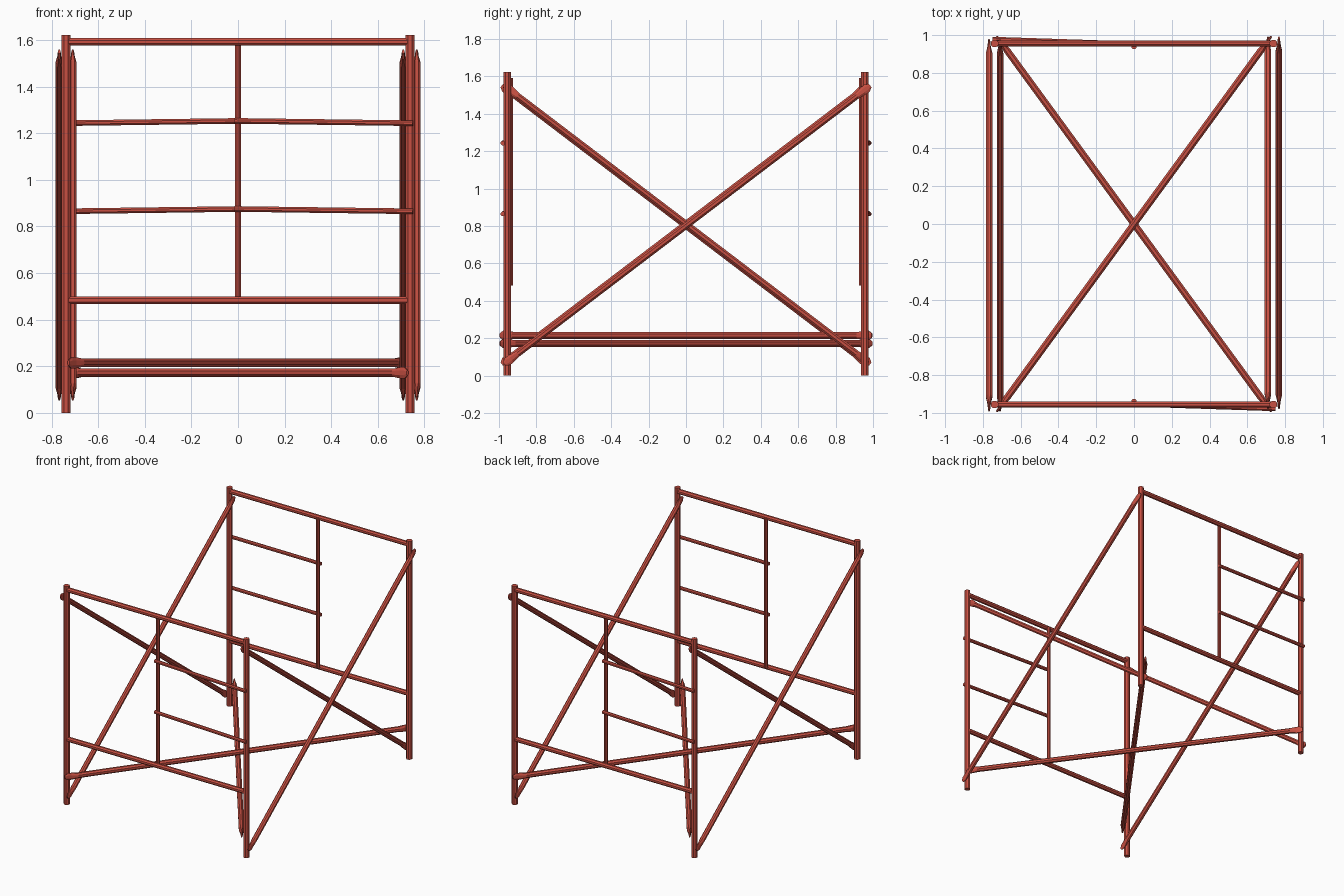
import bpy, bmesh, math
from mathutils import Vector

if "Cube" in bpy.data.objects:
    bpy.data.objects.remove(bpy.data.objects["Cube"])

red = bpy.data.materials.new("red paint")
red.diffuse_color = (0.58, 0.08, 0.055, 1)
red.use_nodes = True
red.node_tree.nodes["Principled BSDF"].inputs["Base Color"].default_value = red.diffuse_color


def tube(name, a, b, r, sides=8, flat_ends=False):
    """Faceted tube from a to b; flat_ends pinches the tips like a bolted brace."""
    a, b = Vector(a), Vector(b)
    d = (b - a).normalized()
    u = d.cross(Vector((0, 0, 1)))          # horizontal, across the tube
    u = u.normalized() if u.length > 1e-4 else Vector((1, 0, 0))
    v = u.cross(d)
    length = (b - a).length
    # (distance along, scale across, scale in plane)
    rings = [(0, 1, 1), (length, 1, 1)]
    if flat_ends:
        tip = [(0, 0.3, 0.65), (0.022, 0.4, 1.4), (0.045, 0.5, 1.35), (0.09, 1, 1)]
        rings = tip + [(length - t, p, q) for t, p, q in reversed(tip)]
    bm = bmesh.new()
    loops = []
    for t, p, q in rings:
        loop = []
        for i in range(sides):
            ang = 2 * math.pi * (i + 0.5) / sides
            loop.append(bm.verts.new(a + d * t + u * (r * p * math.cos(ang))
                                     + v * (r * q * math.sin(ang))))
        loops.append(loop)
    for l0, l1 in zip(loops, loops[1:]):
        for i in range(sides):
            j = (i + 1) % sides
            bm.faces.new((l0[i], l0[j], l1[j], l1[i]))
    bm.faces.new(loops[0])
    bm.faces.new(loops[-1])
    bmesh.ops.recalc_face_normals(bm, faces=bm.faces)
    mesh = bpy.data.meshes.new(name)
    bm.to_mesh(mesh)
    bm.free()
    mesh.materials.append(red)
    ob = bpy.data.objects.new(name, mesh)
    bpy.context.collection.objects.link(ob)
    return ob


PX, PY, H = 0.738, 0.956, 1.622

# Both ends are the same frame turned half round: s = 1 front/right, -1 back/left
for s, end, side in ((1, "front", "right"), (-1, "back", "left")):
    def at(x, y, z):
        return (s * x, s * y, z)

    # End frame: posts and cross bars
    tube(end + "_left_post", at(-PX, -PY, 0), at(-PX, -PY, H), 0.021)
    tube(end + "_right_post", at(PX, -PY, 0), at(PX, -PY, H), 0.021)
    tube(end + "_top_bar", at(-PX, -PY, 1.592), at(PX, -PY, 1.592), 0.018)
    tube(end + "_lower_bar", at(-PX, -PY, 0.483), at(PX, -PY, 0.483), 0.018)

    # Ladder half: centre upright and rungs
    tube(end + "_middle_upright", at(0, -0.938, 0.483), at(0, -0.938, 1.592), 0.013)
    for i, z in enumerate((0.865, 1.243)):
        tube(f"{end}_rung_{i + 1}", at(-0.015, -0.954, z + 0.01),
             at(0.75, -0.979, z), 0.013)

    # Crossed side braces, one outside and one inside the posts
    tube(side + "_outer_brace", at(0.767, -0.972, 0.062), at(0.767, 0.985, 1.55),
         0.0185, flat_ends=True)
    tube(side + "_inner_brace", at(0.709, -0.972, 1.55), at(0.709, 0.985, 0.062),
         0.0185, flat_ends=True)

# Crossed floor braces, one above the other
tube("upper_floor_brace", (-0.727, -0.994, 0.215), (0.727, 0.994, 0.215),
     0.0195, flat_ends=True)
tube("lower_floor_brace", (0.727, -0.994, 0.172), (-0.727, 0.994, 0.172),
     0.0195, flat_ends=True)
